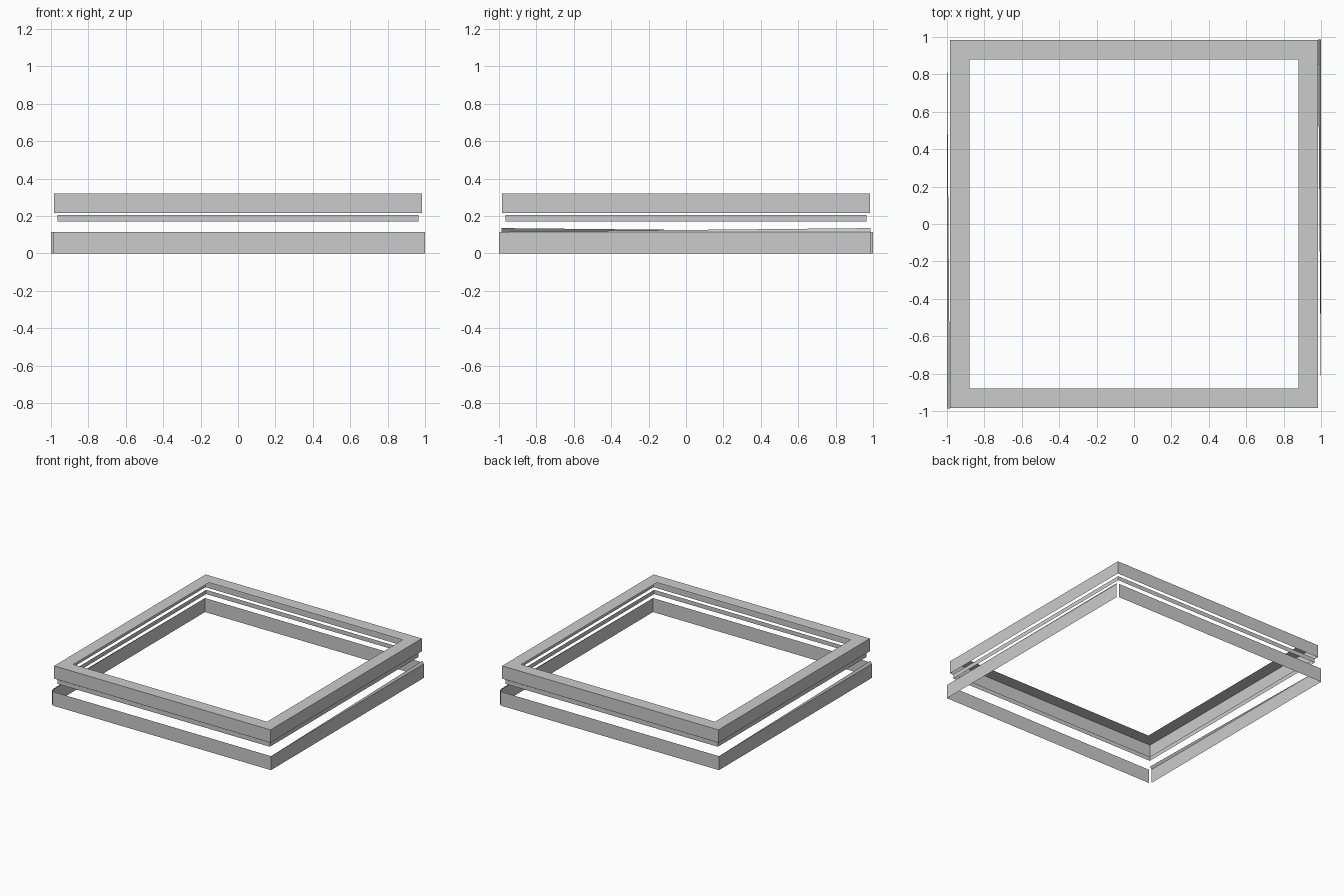
import bpy

if "Cube" in bpy.data.objects:
    bpy.data.objects.remove(bpy.data.objects["Cube"])


def make(name, verts, faces):
    mesh = bpy.data.meshes.new(name)
    mesh.from_pydata(verts, [], faces)
    mesh.update()
    obj = bpy.data.objects.new(name, mesh)
    bpy.context.collection.objects.link(obj)
    return obj


def square_rings(name, levels):
    """Skin consecutive square loops given as (half size, z)."""
    verts = [(sx * h, sy * h, z) for h, z in levels
             for sx, sy in ((-1, -1), (1, -1), (1, 1), (-1, 1))]
    faces = []
    for k in range(len(levels) - 1):
        for i in range(4):
            a, b = 4 * k + i, 4 * k + (i + 1) % 4
            faces.append((a, b, b + 4, a + 4))
    return make(name, verts, faces)


# Top rim: thin flat border with a hanging skirt, open underneath
square_rings("top_rim", [(0.983, 0.215), (0.983, 0.32), (0.88, 0.32)])

# Middle band: thin sheet
square_rings("middle_band", [(0.966, 0.17), (0.966, 0.205)])

# Base: two L-shaped sheets with open corners, each with a tapered lip
H, E, TOP = 1.0, 0.986, 0.115
for name, s in (("base_front_right", 1), ("base_back_left", -1)):
    path = [(-E, -H), (H, -H), (H, E)]
    verts = [(s * x, s * y, z) for z in (0, TOP) for x, y in path]
    verts.append((s * 0.984, s * E, 0.135))
    make(name, verts, [(0, 1, 4, 3), (1, 2, 5, 4), (4, 5, 6)])
